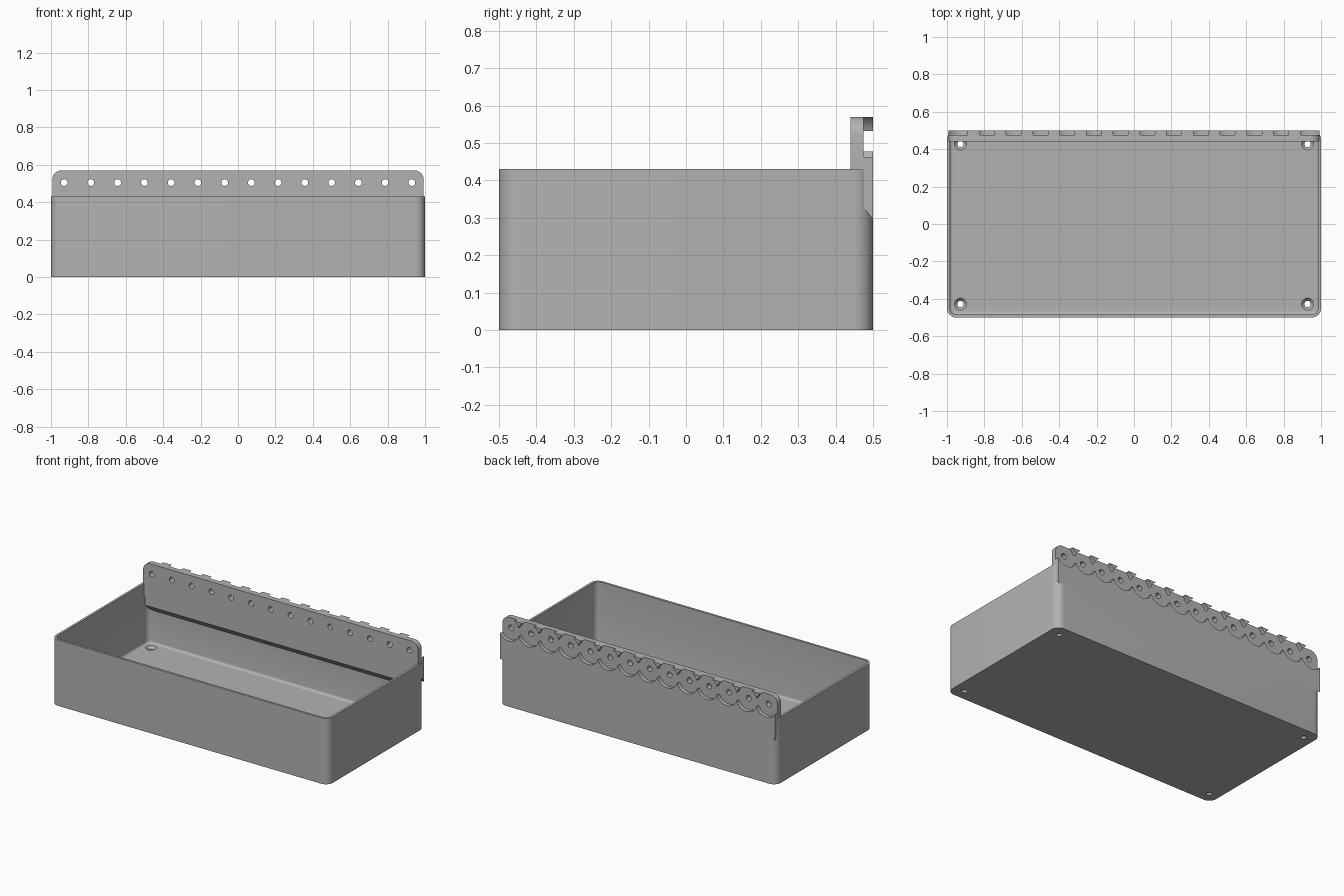
import bpy, bmesh
from math import sin, cos, pi, radians
from mathutils import Vector

cube = bpy.data.objects.get("Cube")
if cube:
    bpy.data.objects.remove(cube)

grey = bpy.data.materials.new("plain grey")
grey.use_nodes = True
grey.diffuse_color = (0.45, 0.45, 0.45, 1)
grey.node_tree.nodes["Principled BSDF"].inputs["Base Color"].default_value = grey.diffuse_color


def finish(bm, name):
    bmesh.ops.recalc_face_normals(bm, faces=bm.faces)
    mesh = bpy.data.meshes.new(name)
    bm.to_mesh(mesh)
    bm.free()
    mesh.materials.append(grey)
    obj = bpy.data.objects.new(name, mesh)
    bpy.context.collection.objects.link(obj)
    return obj


def prism(name, points, extrude, floor_bevel=0):
    """Extrude a closed outline; optionally round its lowest edges."""
    bm = bmesh.new()
    base = bm.faces.new([bm.verts.new(p) for p in points])
    moved = bmesh.ops.extrude_face_region(bm, geom=[base], use_keep_orig=True)["geom"]
    bmesh.ops.translate(bm, vec=extrude, verts=[v for v in moved if isinstance(v, bmesh.types.BMVert)])
    if floor_bevel:
        low = min(v.co.z for v in bm.verts) + 1e-4
        edges = [e for e in bm.edges if all(v.co.z < low for v in e.verts)]
        bmesh.ops.bevel(bm, geom=edges, offset=floor_bevel, segments=4, profile=0.5, affect='EDGES')
    return finish(bm, name)


def corner(cx, cy, r, start, steps=10):
    """Quarter arc beginning at the given angle."""
    return [(cx + r * cos(start + pi / 2 * i / steps), cy + r * sin(start + pi / 2 * i / steps))
            for i in range(steps + 1)]


def rounded_rect(hx, hy, r):
    outline = []
    for i, (sx, sy) in enumerate([(1, 1), (-1, 1), (-1, -1), (1, -1)]):
        outline += corner(sx * (hx - r), sy * (hy - r), r, i * pi / 2)
    return outline


def cone(name, location, axis, r1, r2, depth, sides=32):
    bm = bmesh.new()
    bmesh.ops.create_cone(bm, cap_ends=True, segments=sides, radius1=r1, radius2=r2, depth=depth)
    turn = Vector((0, 0, 1)).rotation_difference(Vector(axis)).to_matrix()
    bmesh.ops.rotate(bm, verts=bm.verts, matrix=turn)
    bmesh.ops.translate(bm, verts=bm.verts, vec=location)
    return finish(bm, name)


def combine(target, other, operation):
    """Apply a boolean and discard the helper."""
    mod = target.modifiers.new("boolean", 'BOOLEAN')
    mod.operation, mod.solver, mod.object = operation, 'EXACT', other
    bpy.context.view_layer.objects.active = target
    bpy.ops.object.modifier_apply(modifier=mod.name)
    bpy.data.objects.remove(other)


# Tray shell with rounded corners and a filleted floor
tray = prism("tray", [(x, y, 0) for x, y in rounded_rect(1, 0.5, 0.05)], (0, 0, 0.43))
cavity = prism("cavity", [(x, y, 0.03) for x, y in rounded_rect(0.985, 0.485, 0.035)],
               (0, 0, 0.5), floor_bevel=0.015)
combine(tray, cavity, 'DIFFERENCE')

# Mounting plate with rounded top corners
outline = corner(0.943, 0.52, 0.05, 0) + corner(-0.943, 0.52, 0.05, pi / 2)
outline += [(-0.993, 0.35), (0.993, 0.35)]
plate = prism("plate", [(x, 0.44, z) for x, z in outline], (0, 0.06, 0))

# Square corner fill behind the wall and sloped rib inside it
fill = [(0.473, 0.4), (0.5, 0.4), (0.5, 0.295), (0.473, 0.33)]
rib = [(0.44, 0.4), (0.49, 0.4), (0.49, 0.24), (0.44, 0.29)]
for name, profile, half in [("corner_fill", fill, 0.993), ("rib", rib, 0.978)]:
    combine(plate, prism(name, [(-half, y, z) for y, z in profile], (2 * half, 0, 0)), 'UNION')
combine(tray, plate, 'UNION')

# Row of overlapping round pockets, each with a through hole
COUNT, PITCH, HOLE_Z = 14, 0.143, 0.505
for i in range(COUNT):
    x = (i - (COUNT - 1) / 2) * PITCH
    combine(tray, cone("pocket", (x, 0.525, HOLE_Z), (0, 1, 0), 0.0767, 0.0767, 0.1, 48), 'DIFFERENCE')
    combine(tray, cone("hole", (x, 0.47, HOLE_Z), (0, 1, 0), 0.018, 0.018, 0.2, 24), 'DIFFERENCE')

# Countersunk screw holes in the floor
for sx in (-1, 1):
    for sy in (-1, 1):
        x, y = sx * 0.928, sy * 0.428
        combine(tray, cone("screw_hole", (x, y, 0), (0, 0, 1), 0.017, 0.017, 0.2), 'DIFFERENCE')
        combine(tray, cone("countersink", (x, y, 0.025), (0, 0, 1), 0.017, 0.037, 0.02), 'DIFFERENCE')

bpy.ops.object.select_all(action='DESELECT')
tray.select_set(True)
bpy.context.view_layer.objects.active = tray
bpy.ops.object.shade_smooth_by_angle(angle=radians(30))
